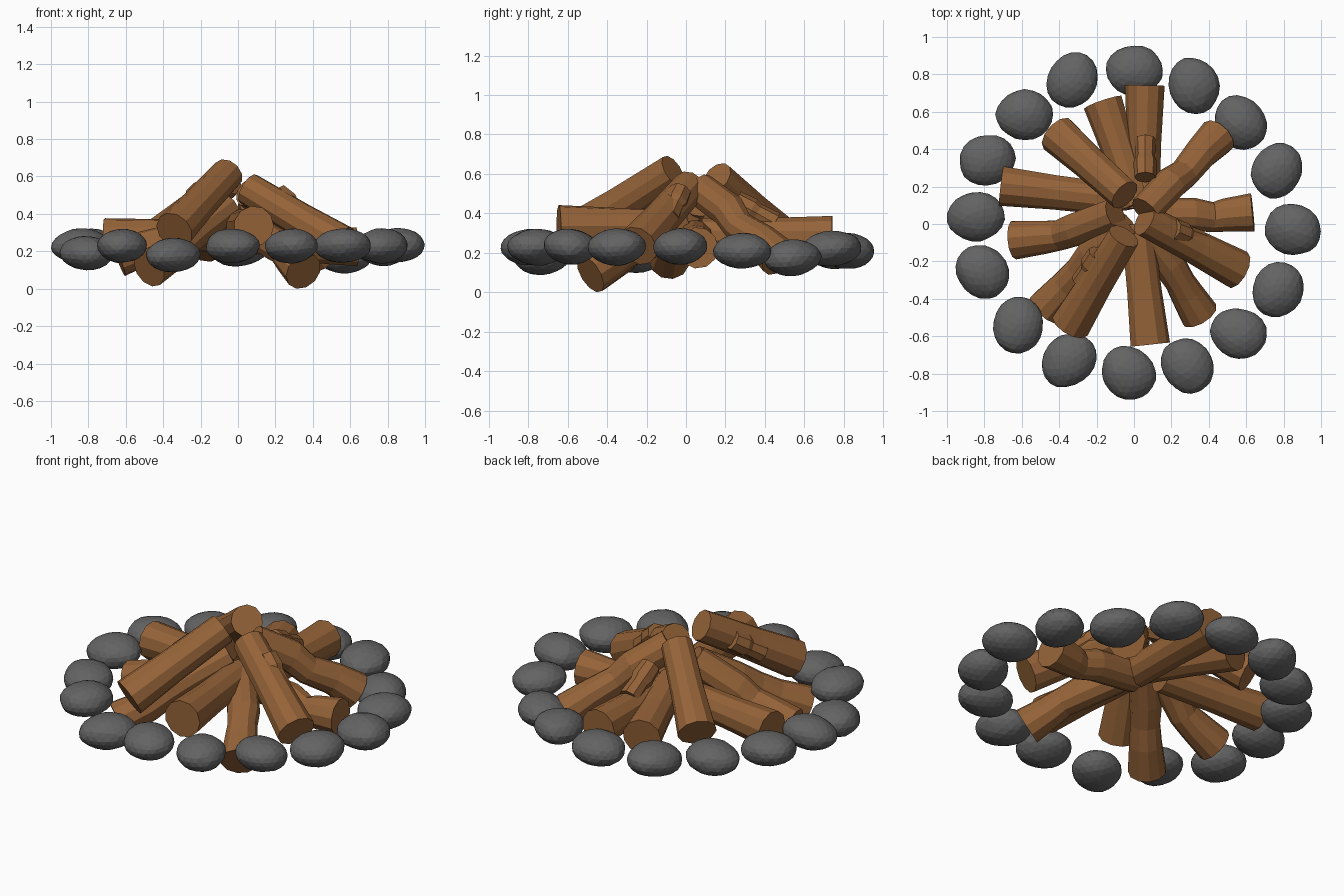
import bpy, bmesh, math, random
from mathutils import Vector, noise

if "Cube" in bpy.data.objects:
    bpy.data.objects.remove(bpy.data.objects["Cube"])

random.seed(4)


def material(name, col):
    m = bpy.data.materials.new(name)
    m.diffuse_color = (*col, 1)
    m.use_nodes = True
    m.node_tree.nodes["Principled BSDF"].inputs["Base Color"].default_value = m.diffuse_color
    return m


WOOD = material("wood", (0.30, 0.125, 0.04))
STONE = material("stone", (0.125, 0.125, 0.125))


def finish(bm, name, mat):
    bmesh.ops.recalc_face_normals(bm, faces=bm.faces)
    me = bpy.data.meshes.new(name)
    bm.to_mesh(me)
    bm.free()
    me.materials.append(mat)
    ob = bpy.data.objects.new(name, me)
    bpy.context.collection.objects.link(ob)
    return ob


def tube(bm, pts, radii, sides=11):
    pts = [Vector(p) for p in pts]
    rings = []
    for i, (p, r) in enumerate(zip(pts, radii)):
        t = (pts[min(i + 1, len(pts) - 1)] - pts[max(i - 1, 0)]).normalized()
        u = t.cross(Vector((0, 0, 1))).normalized()
        v = u.cross(t)
        ring = []
        for k in range(sides):
            a = 2 * math.pi * k / sides
            ring.append(bm.verts.new(p + r * (u * math.cos(a) + v * math.sin(a))))
        rings.append(ring)
    for a, b in zip(rings, rings[1:]):
        for k in range(sides):
            n = (k + 1) % sides
            bm.faces.new((a[k], a[n], b[n], b[k]))
    bm.faces.new(rings[0])
    bm.faces.new(rings[-1])


def log(name, pts, radii, stub=None):
    bm = bmesh.new()
    tube(bm, pts, radii)
    if stub:  # short branch stub lying along the log
        a, b, r = stub
        a, b = Vector(a), Vector(b)
        tube(bm, [a, a.lerp(b, 0.45), a.lerp(b, 0.6), b], [r, r * 0.9, r * 1.1, r], 8)
    finish(bm, name, WOOD)


# Straight logs: outer end, inner end
S = [0.108, 0.094, 0.088]
straight = {
    "log_back": ((0.06, 0.74, 0.28), (0.05, 0.08, 0.29)),
    "log_back_left_low": ((-0.165, 0.65, 0.25), (0.02, 0.10, 0.32)),
    "log_back_left_top": ((-0.41, 0.48, 0.28), (-0.05, 0.155, 0.58)),
    "log_left": ((-0.71, 0.205, 0.27), (-0.08, 0.13, 0.29)),
    "log_front_left_top": ((-0.34, -0.54, 0.31), (-0.055, -0.065, 0.615)),
    "log_front": ((0.085, -0.645, 0.335), (0.015, 0.0, 0.335)),
    "log_right_top": ((0.555, -0.245, 0.235), (0.055, 0.02, 0.535)),
}
stubs = {
    "log_back": ((0.06, 0.45, 0.35), (0.06, 0.25, 0.46), 0.058),
    "log_front_left_top": ((-0.28, -0.31, 0.42), (-0.19, -0.16, 0.53), 0.058),
    "log_right_top": ((0.35, -0.09, 0.38), (0.21, -0.03, 0.51), 0.058),
}
for name, (a, b) in straight.items():
    a, b = Vector(a), Vector(b)
    log(name, [a, a.lerp(b, 0.45), b], S, stubs.get(name))

# Bent logs: outer end, knee points, inner end
B = [0.105, 0.09, 0.082, 0.09, 0.088]
bent = {
    "log_back_right": [(0.45, 0.47, 0.175), (0.36, 0.38, 0.26), (0.27, 0.27, 0.33),
                       (0.20, 0.22, 0.41), (0.06, 0.07, 0.52)],
    "log_right": [(0.635, 0.06, 0.225), (0.48, 0.045, 0.22), (0.42, 0.035, 0.22),
                  (0.32, 0.05, 0.25), (0.04, 0.05, 0.28)],
    "log_front_right": [(0.35, -0.485, 0.10), (0.28, -0.37, 0.17), (0.245, -0.31, 0.21),
                        (0.19, -0.22, 0.25), (0.04, -0.03, 0.34)],
    "log_front_left_low": [(-0.475, -0.455, 0.108), (-0.36, -0.33, 0.18), (-0.29, -0.25, 0.245),
                           (-0.22, -0.16, 0.31), (-0.06, 0.01, 0.43)],
    "log_left_front": [(-0.64, -0.085, 0.165), (-0.48, -0.07, 0.225), (-0.40, -0.06, 0.255),
                       (-0.32, -0.03, 0.32), (-0.10, 0.055, 0.46)],
}
for name, pts in bent.items():
    log(name, pts, B)

# Rest the lowest log end on the ground
low = bpy.data.objects["log_front_right"]
low.location.z = -min(v.co.z for v in low.data.vertices)

# Ring of stones: x, y, z, long-axis angle in degrees
stones = [(0, 0.82, 0.21, 0), (0.32, 0.74, 0.22, 110), (0.57, 0.54, 0.175, 130),
          (0.765, 0.285, 0.21, 60), (0.85, -0.03, 0.23, -20), (0.77, -0.35, 0.23, 60),
          (0.56, -0.585, 0.23, -20), (0.285, -0.755, 0.23, 130), (-0.03, -0.80, 0.23, -45),
          (-0.35, -0.73, 0.18, 35), (-0.62, -0.54, 0.23, 80), (-0.81, -0.255, 0.19, -45),
          (-0.845, 0.04, 0.23, 10), (-0.785, 0.34, 0.23, 20), (-0.585, 0.585, 0.22, 0),
          (-0.33, 0.77, 0.21, 60)]
for i, (x, y, z, deg) in enumerate(stones):
    bm = bmesh.new()
    bmesh.ops.create_icosphere(bm, subdivisions=3, radius=1)
    off = Vector((i * 7.3, i * 3.1, 0))
    for v in bm.verts:
        n = v.co.copy()
        v.co *= 1 + 0.07 * noise.noise(n * 0.9 + off) + 0.03 * noise.noise(n * 2.5 + off)
        v.co = Vector((v.co.x * 0.153, v.co.y * 0.134, v.co.z * 0.091))
    ob = finish(bm, f"stone_{i + 1}", STONE)
    ob.location = (x, y, z)
    ob.rotation_euler = (random.uniform(-0.08, 0.08), random.uniform(-0.08, 0.08), math.radians(deg))
